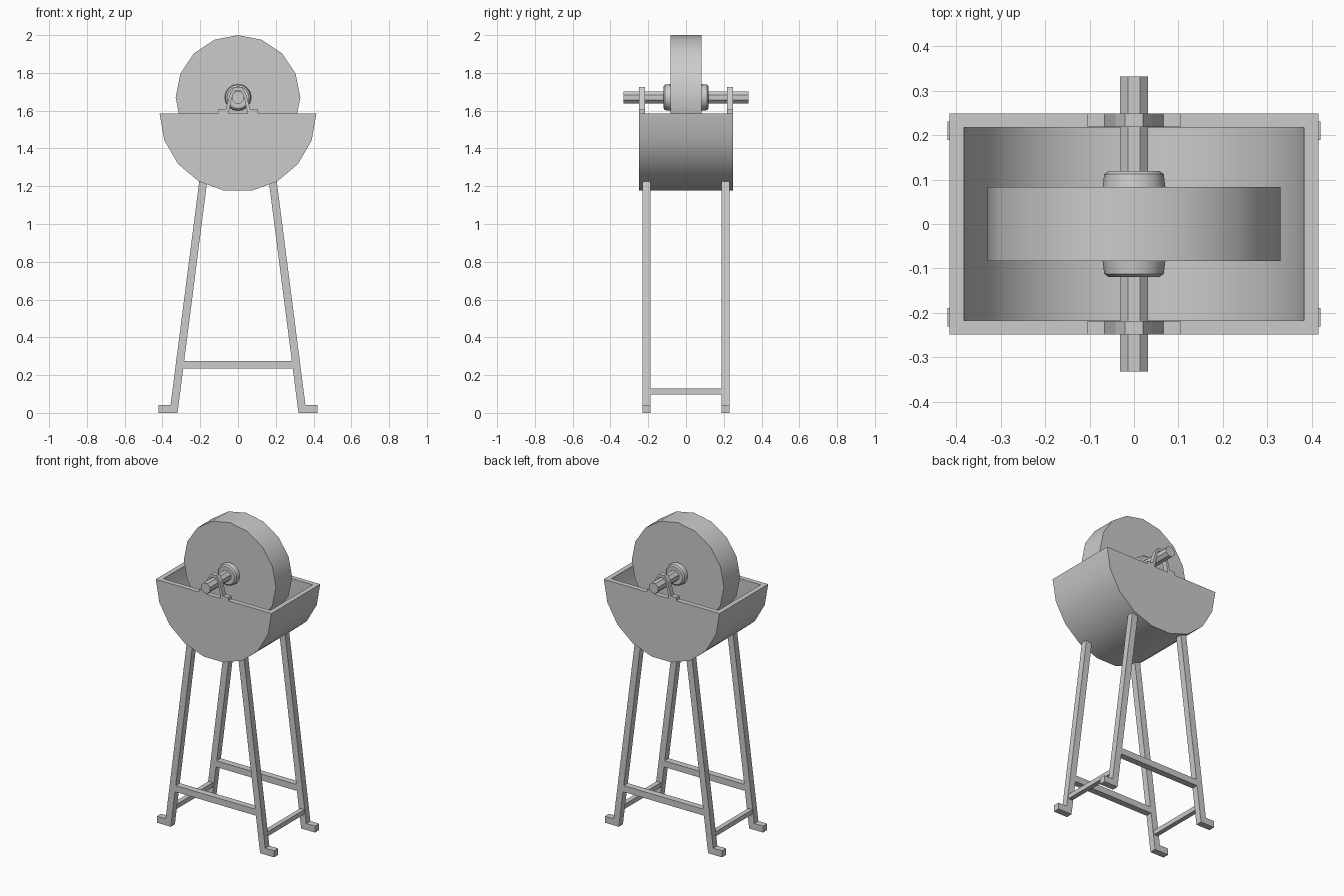
import bpy, bmesh, math

if "Cube" in bpy.data.objects:
    bpy.data.objects.remove(bpy.data.objects["Cube"])

AXLE_Z = 1.67
RIM_Z = 1.585


def finish(name, bm, smooth=False):
    bmesh.ops.recalc_face_normals(bm, faces=bm.faces)
    me = bpy.data.meshes.new(name)
    bm.to_mesh(me)
    bm.free()
    ob = bpy.data.objects.new(name, me)
    bpy.context.collection.objects.link(ob)
    if smooth:
        bpy.ops.object.select_all(action='DESELECT')
        ob.select_set(True)
        bpy.context.view_layer.objects.active = ob
        bpy.ops.object.shade_smooth_by_angle(angle=math.radians(30))
    return ob


def prism(name, pts, y0, y1):
    """Extrude an x-z profile along y."""
    bm = bmesh.new()
    a = [bm.verts.new((x, y0, z)) for x, z in pts]
    b = [bm.verts.new((x, y1, z)) for x, z in pts]
    n = len(pts)
    bm.faces.new(a)
    bm.faces.new(b)
    for i in range(n):
        j = (i + 1) % n
        bm.faces.new((a[i], a[j], b[j], b[i]))
    return finish(name, bm)


def lathe(name, rings, sides, turn=0.0, smooth=True):
    """Rings of (y, radius) around the axle line, capped at both ends."""
    bm = bmesh.new()
    loops = []
    for y, r in rings:
        ang = [2 * math.pi * (i + turn) / sides for i in range(sides)]
        loops.append([bm.verts.new((r * math.cos(t), y, AXLE_Z + r * math.sin(t))) for t in ang])
    for a, b in zip(loops, loops[1:]):
        for i in range(sides):
            j = (i + 1) % sides
            bm.faces.new((a[i], a[j], b[j], b[i]))
    bm.faces.new(loops[0])
    bm.faces.new(loops[-1])
    return finish(name, bm, smooth)


def box(name, x0, x1, y0, y1, z0, z1):
    return prism(name, [(x0, z0), (x1, z0), (x1, z1), (x0, z1)], y0, y1)


# Grinding wheel, hubs and axle
lathe("grinding_wheel", [(-0.083, 0.33), (0.083, 0.33)], 16)
for s, side in ((-1, "front"), (1, "back")):
    lathe(side + "_hub", [(s * 0.08, 0.071), (s * 0.112, 0.067), (s * 0.119, 0.058)], 16)
lathe("axle", [(-0.332, 0.0345), (0.332, 0.0345)], 8, 0.5, smooth=False)

# Half-round open trough with wall thickness
bm = bmesh.new()


def half_loop(r, y):
    ang = [math.pi + math.pi * i / 9 for i in range(10)]
    return [bm.verts.new((r * math.cos(t), y, RIM_Z + r * math.sin(t))) for t in ang]


outer = [half_loop(0.415, y) for y in (-0.249, 0.249)]
inner = [half_loop(0.383, y) for y in (-0.217, 0.217)]
for pair in (outer, inner):
    for loop in pair:
        bm.faces.new(loop)
    for i in range(9):
        bm.faces.new((pair[0][i], pair[0][i + 1], pair[1][i + 1], pair[1][i]))
for k in (0, 1):
    bm.faces.new((outer[k][0], outer[k][-1], inner[k][-1], inner[k][0]))
for e in (0, -1):
    bm.faces.new((outer[0][e], outer[1][e], inner[1][e], inner[0][e]))
finish("trough", bm, True)

# Strap brackets holding the axle on the trough rim
half_out = [(0.105, RIM_Z), (0.105, 1.605), (0.066, 1.605), (0.042, 1.69), (0.02, 1.724)]
half_in = [(0.014, 1.706), (0.03, 1.685), (0.05, RIM_Z)]
strap = (half_out + [(-x, z) for x, z in reversed(half_out)]
         + [(-x, z) for x, z in reversed(half_in)] + half_in)
for s, side in ((-1, "front"), (1, "back")):
    prism(side + "_axle_bracket", strap, s * 0.218, s * 0.249)

# Splayed legs with feet, and cross bars
for sy, row in ((-1, "front"), (1, "back")):
    y0, y1 = sy * 0.189, sy * 0.231
    for sx, side in ((-1, "left"), (1, "right")):
        leg = [(0.32, 0), (0.42, 0), (0.42, 0.042), (0.357, 0.042), (0.205, 1.228), (0.163, 1.228)]
        prism(f"{row}_{side}_leg", [(sx * x, z) for x, z in leg], y0, y1)
    bar = [(0.292, 0.235), (0.287, 0.276)]
    prism(row + "_cross_bar", bar + [(-x, z) for x, z in reversed(bar)], y0, y1)
for sx, side in ((-1, "left"), (1, "right")):
    box(side + "_side_bar", sx * 0.313, sx * 0.343, -0.192, 0.192, 0.098, 0.128)
